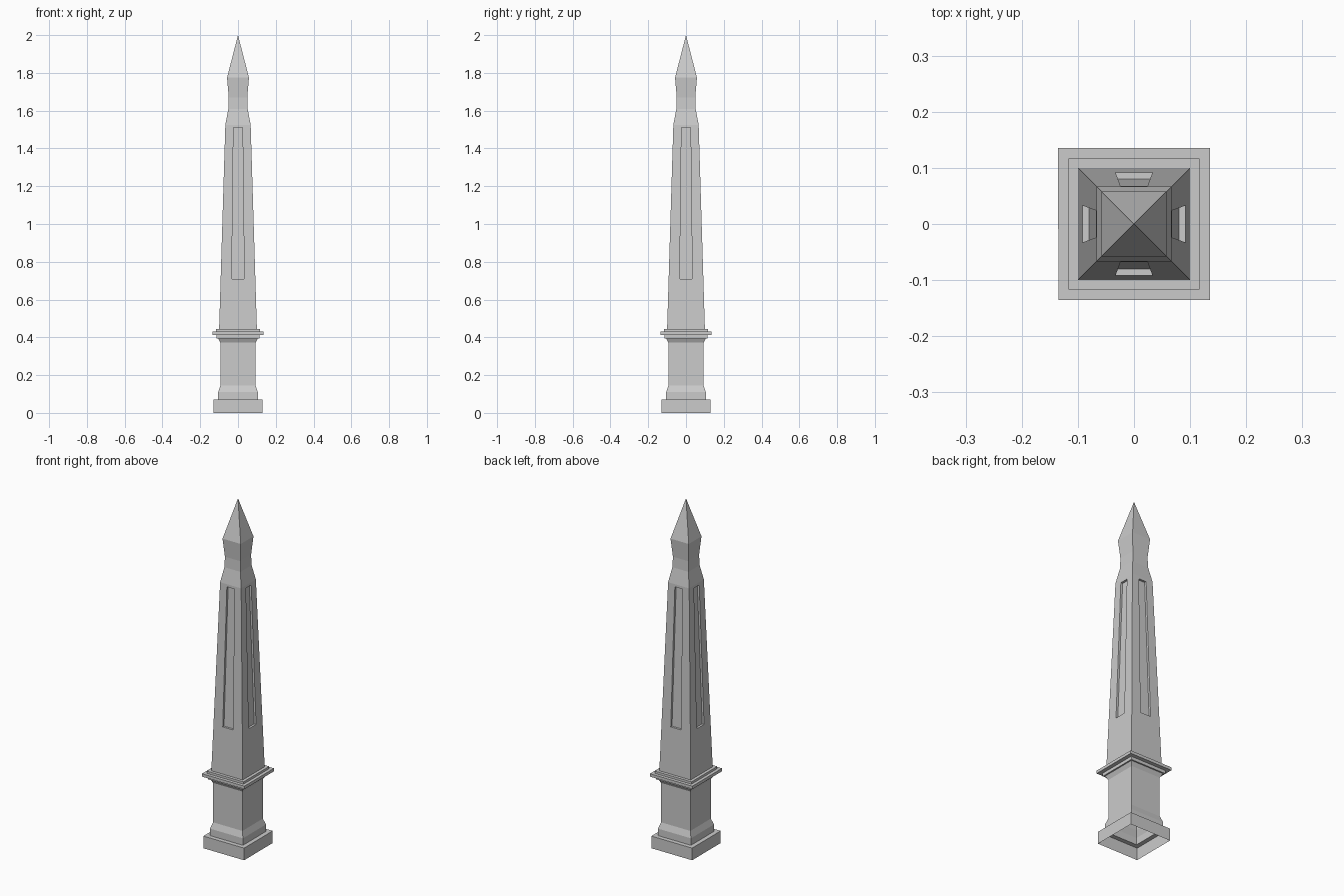
import bpy, bmesh
from math import pi
from mathutils import Matrix, Vector

if "Cube" in bpy.data.objects:
    bpy.data.objects.remove(bpy.data.objects["Cube"])


def build(name, quads):
    """Make an object from faces of the front (-y) side, repeated on four sides."""
    bm = bmesh.new()
    for i in range(4):
        rot = Matrix.Rotation(i * pi / 2, 3, 'Z')
        for q in quads:
            bm.faces.new([bm.verts.new(rot @ Vector(p)) for p in q])
    bmesh.ops.remove_doubles(bm, verts=bm.verts, dist=1e-5)
    me = bpy.data.meshes.new(name)
    bm.to_mesh(me)
    bm.free()
    ob = bpy.data.objects.new(name, me)
    bpy.context.collection.objects.link(ob)
    return ob


def profile_side(profile):
    """Front-side faces of a square profile given as (half width, z)."""
    quads = []
    for (w0, z0), (w1, z1) in zip(profile, profile[1:]):
        q = [(-w0, -w0, z0), (w0, -w0, z0)]
        q += [(w1, -w1, z1), (-w1, -w1, z1)] if w1 > 0 else [(0, 0, z1)]
        quads.append(q)
    return quads


def ring(outer, inner):
    """Faces joining two four-point loops."""
    return [[outer[i], outer[(i + 1) % 4], inner[(i + 1) % 4], inner[i]] for i in range(4)]


# Pedestal: open-bottomed plinth, sloped foot and square die
build("pedestal", profile_side([
    (0.13, 0), (0.13, 0.07), (0.105, 0.07), (0.105, 0.11),
    (0.093, 0.145), (0.093, 0.372)]))

# Cornice: stepped mouldings
build("cornice", profile_side([
    (0.093, 0.372), (0.105, 0.395), (0.113, 0.395), (0.113, 0.413),
    (0.135, 0.413), (0.135, 0.43), (0.117, 0.43), (0.117, 0.443), (0.10, 0.443)]))

# Shaft: tapered, with a sunken panel on each side
W0, Z0, W1, Z1 = 0.10, 0.443, 0.067, 1.525
DEPTH = 0.012


def shaft_y(z):
    return -(W0 + (W1 - W0) * (z - Z0) / (Z1 - Z0))


def loop(wa, za, wb, zb, inset=0):
    ya, yb = shaft_y(za) + inset, shaft_y(zb) + inset
    return [(-wa, ya, za), (wa, ya, za), (wb, yb, zb), (-wb, yb, zb)]


outline = loop(W0, Z0, W1, Z1)
opening = loop(0.033, 0.71, 0.024, 1.51)
panel = loop(0.033, 0.71, 0.024, 1.51, DEPTH)
build("shaft", ring(outline, opening) + ring(opening, panel) + [panel])

# Finial: waisted neck and pyramid point
build("finial", profile_side([
    (W1, Z1), (0.051, 1.61), (0.049, 1.67), (0.058, 1.775), (0, 2.0)]))
